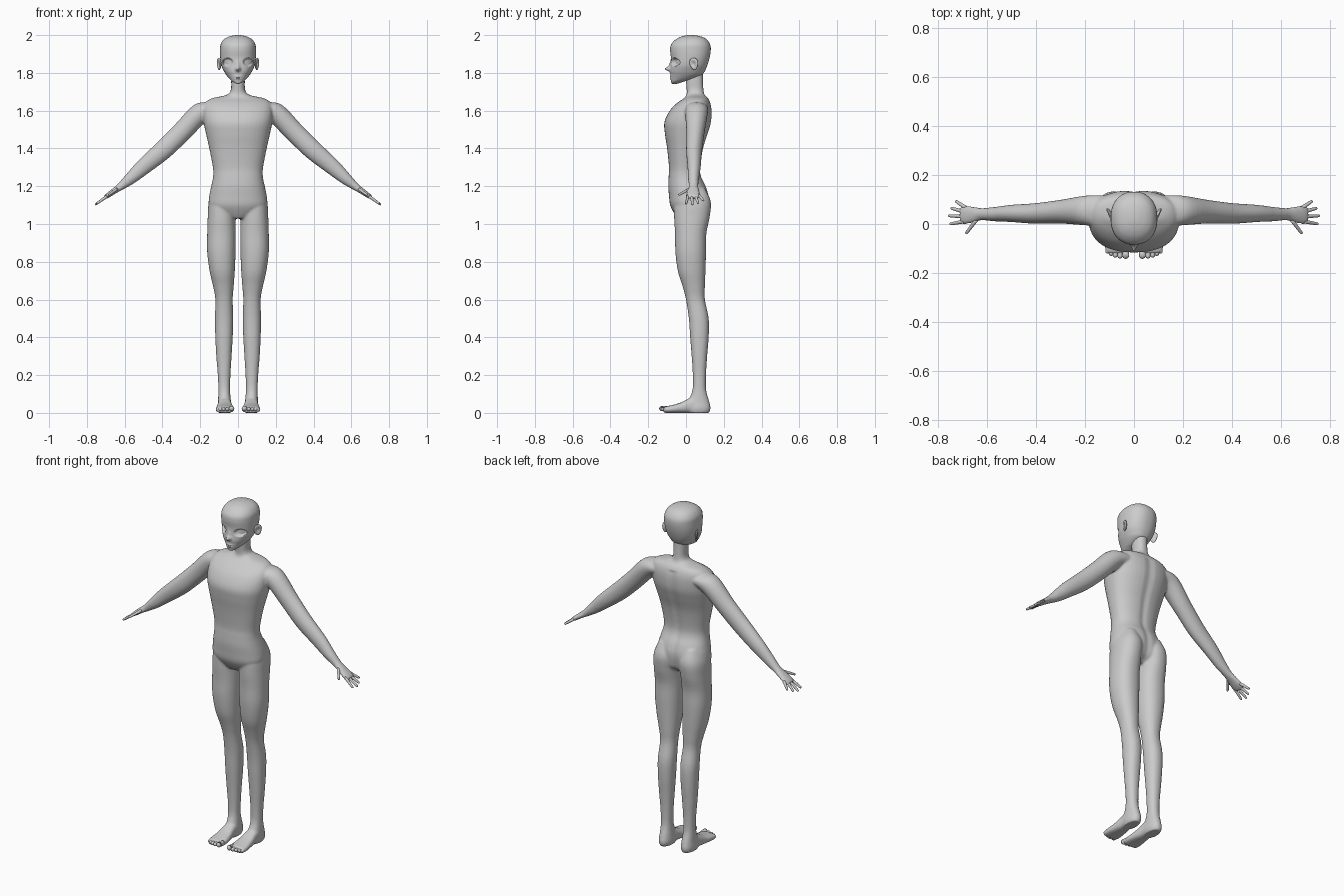
import bpy, bmesh, math
from mathutils import Vector, Matrix

skin = bpy.data.materials.new("plain grey")
skin.diffuse_color = (0.6, 0.6, 0.6, 1)


def spline(rows, k=5):
    """Catmull-Rom interpolation of rows of numbers."""
    out = []
    for i in range(len(rows) - 1):
        a, b, c, d = (rows[max(0, min(len(rows) - 1, i + j))] for j in (-1, 0, 1, 2))
        for s in range(k):
            t = s / k
            out.append([0.5 * (2 * q + (r - p) * t + (2 * p - 5 * q + 4 * r - w) * t * t
                               + (3 * q - p - 3 * r + w) * t ** 3)
                        for p, q, r, w in zip(a, b, c, d)])
    return out + [list(rows[-1])]


def ring(c, u, v, p=2.2, n=40):
    """Superellipse cross-section around c with half-axes u and v."""
    pts = []
    for i in range(n):
        a = 2 * math.pi * i / n
        ca, sa = math.cos(a), math.sin(a)
        pts.append(Vector(c) + Vector(u) * math.copysign(abs(ca) ** (2 / p), ca)
                   + Vector(v) * math.copysign(abs(sa) ** (2 / p), sa))
    return pts


def loft(bm, rings):
    loops = [[bm.verts.new(q) for q in r] for r in rings]
    n = len(loops[0])
    for a, b in zip(loops, loops[1:]):
        for i in range(n):
            bm.faces.new((a[i], a[(i + 1) % n], b[(i + 1) % n], b[i]))
    bm.faces.new(loops[0])
    bm.faces.new(loops[-1])


def level(z, x0, x1, y0, y1, p=2.2, n=40):
    """Horizontal section given by its extents."""
    return ring(((x0 + x1) / 2, (y0 + y1) / 2, z), ((x1 - x0) / 2, 0, 0), (0, (y1 - y0) / 2, 0), p, n)


def digit(bm, a, b, r0, r1):
    """Round-tipped finger from a to b."""
    a, b = Vector(a), Vector(b)
    d = b - a
    u = d.normalized().cross(Vector((0.1, 0.2, 1))).normalized()
    v = u.cross(d.normalized())
    rows = [(t, r0 + (r1 - r0) * t) for t in (0, 0.25, 0.5, 0.75)]
    e = r1 / d.length
    rows += [(1 - e + e * math.sin(w), max(r1 * math.cos(w), 0.0005)) for w in (0, 0.4, 0.8, 1.2, 1.55)]
    loft(bm, [ring(a + d * t, u * r, v * r, 2, 12) for t, r in rows])


def finish(bm, name):
    bmesh.ops.recalc_face_normals(bm, faces=bm.faces)
    me = bpy.data.meshes.new(name)
    for f in bm.faces:
        f.smooth = True
    bm.to_mesh(me)
    bm.free()
    me.materials.append(skin)
    ob = bpy.data.objects.new(name, me)
    bpy.context.collection.objects.link(ob)
    return ob


# ---- torso and neck: z, half width, front y, back y
body = bmesh.new()
torso = [(1.03, .05, -.045, .07), (1.06, .125, -.065, .105), (1.1, .154, -.084, .117), (1.15, .152, -.09, .12),
         (1.2, .142, -.094, .106), (1.25, .132, -.092, .082), (1.3, .133, -.09, .077), (1.4, .152, -.1, .092),
         (1.48, .17, -.112, .117), (1.54, .182, -.114, .134), (1.6, .185, -.086, .137), (1.64, .175, -.048, .13),
         (1.665, .14, -.012, .117), (1.682, .065, .002, .1), (1.705, .039, .004, .093), (1.76, .036, 0, .09),
         (1.82, .036, .005, .09)]
loft(body, [level(z, -w, w, f, b, 2.3) for z, w, f, b in spline(torso)])
for v in body.verts:    # spine groove
    if v.co.y > .05 and 1.03 < v.co.z < 1.64:
        v.co.y -= .007 * math.exp(-(v.co.x / .018) ** 2)

# ---- legs: z, inner x, outer x, front y, back y
leg = [(1.19, .04, .125, -.03, .1), (1.12, .01, .154, -.06, .131), (1.04, .013, .16, -.063, .126),
       (.95, .012, .163, -.058, .108), (.85, .013, .163, -.056, .106), (.75, .017, .15, -.043, .103),
       (.67, .023, .132, -.018, .1), (.6, .028, .12, 0, .1), (.5, .025, .122, .015, .12), (.4, .028, .12, .022, .12),
       (.3, .034, .115, .03, .112), (.2, .04, .107, .036, .106), (.12, .042, .104, .034, .107),
       (.06, .037, .106, .01, .123), (.025, .034, .109, .0, .13), (0, .04, .104, .01, .122)]
# ---- feet: y, inner x, outer x, top z
foot = [(.11, .045, .1, .05), (.06, .037, .105, .085), (.02, .034, .107, .078), (-.03, .026, .113, .054),
        (-.08, .02, .119, .04), (-.11, .022, .117, .034), (-.12, .03, .11, .028)]
# ---- arms and palms: x, z, thickness radius, centre y, y radius
arm = [(.06, 1.61, .04, .055, .05), (.13, 1.61, .05, .055, .062), (.2, 1.587, .055, .055, .06),
       (.3, 1.485, .053, .05, .048), (.4, 1.388, .051, .043, .042), (.5, 1.303, .043, .043, .035),
       (.57, 1.24, .032, .04, .029), (.62, 1.199, .021, .04, .025), (.655, 1.175, .016, .038, .033),
       (.69, 1.15, .013, .037, .038), (.708, 1.137, .008, .036, .032)]
for s in (1, -1):
    loft(body, [level(z, s * a, s * b, f, k) for z, a, b, f, k in spline(leg)])
    loft(body, [ring((s * (a + b) / 2, y, h / 2), (s * (b - a) / 2, 0, 0), (0, 0, h / 2), 2.6)
                for y, a, b, h in spline(foot)])
    loft(body, [ring((s * x, y, z), (s * .7 * r, 0, .714 * r), (0, q, 0), 2) for x, z, r, y, q in spline(arm)])
ob = finish(body, "body")
m = ob.modifiers.new("blend", 'REMESH')
m.mode = 'VOXEL'
m.voxel_size = .006
m.use_smooth_shade = True
m = ob.modifiers.new("soften", 'SMOOTH')
m.factor = .5
m.iterations = 6

# ---- fingers (base x, base y, tip x, tip y) and toes (x, tip y, radius)
fingers = [(.685, .066, .727, .094), (.69, .049, .746, .065), (.692, .03, .757, .034), (.69, .011, .75, .0),
           (.64, .02, .685, -.04)]
toes = [(.034, -.142, .0145), (.057, -.141, .0105), (.076, -.137, .01), (.093, -.13, .0095), (.108, -.12, .009)]
for s, side in ((1, "left"), (-1, "right")):
    bm = bmesh.new()
    for x, y, tx, ty in fingers:
        digit(bm, (s * x, y, 1.2 - .72 * (x - .62)), (s * tx, ty, 1.2 - .72 * (tx - .62)), .0085, .006)
    finish(bm, side + "_fingers")
    bm = bmesh.new()
    for x, ty, r in toes:
        digit(bm, (s * x, ty + .05, .022), (s * x, ty, .009 + r), r * .85, r)
    finish(bm, side + "_toes")

# ---- head: z, half width, front y, back y
head = [(1.742, .006, -.072, -.05), (1.746, .016, -.077, -.035), (1.756, .032, -.079, -.005),
        (1.77, .047, -.08, .045), (1.79, .063, -.082, .085), (1.81, .075, -.084, .1), (1.84, .088, -.081, .113),
        (1.88, .094, -.08, .125), (1.92, .095, -.084, .131), (1.95, .092, -.079, .128), (1.975, .077, -.057, .112),
        (1.99, .054, -.03, .088), (1.998, .025, 0, .055), (2.0, .004, .02, .03)]
bm = bmesh.new()
loft(bm, [level(z, -w, w, f, b, 2.25, 144) for z, w, f, b in spline(head, 9)])
for v in bm.verts:
    x, y, z = v.co
    if y < 0:
        bump = lambda cx, cz, sx, sz: math.exp(-((abs(x) - cx) / sx) ** 2 - ((z - cz) / sz) ** 2)
        e = ((abs(x) - .054) / .027) ** 2 + ((z - 1.857) / .021) ** 2    # eye sockets
        v.co.y += .022 * min(1, max(0, (1.05 - e) * 2.5))
        v.co.y -= .026 * bump(0, 1.821, .012, .011) + .008 * bump(0, 1.84, .009, .02)    # nose
        v.co.y -= .007 * bump(0, 1.775, .02, .01)    # lips
        v.co.y += .006 * bump(0, 1.775, .018, .003)    # mouth line
finish(bm, "head")

# ---- ears: hollowed flat ellipsoids flaring backwards
for s, side in ((1, "left"), (-1, "right")):
    bm = bmesh.new()
    bmesh.ops.create_uvsphere(bm, u_segments=32, v_segments=24, radius=1)
    for v in bm.verts:
        x, y, z = v.co
        if x > 0:
            x -= 1.3 * math.exp(-((y + .1) ** 2 + z * z) * 3.5)
        v.co = Vector((x * .009, y * (.024 + .006 * z), z * .032))
    bmesh.ops.transform(bm, verts=bm.verts, matrix=Matrix.Rotation(.12, 4, 'X') @ Matrix.Rotation(-.4, 4, 'Z'))
    for v in bm.verts:
        v.co = Vector((s * (v.co.x + .1), v.co.y + .042, v.co.z + 1.847))
    finish(bm, side + "_ear")
